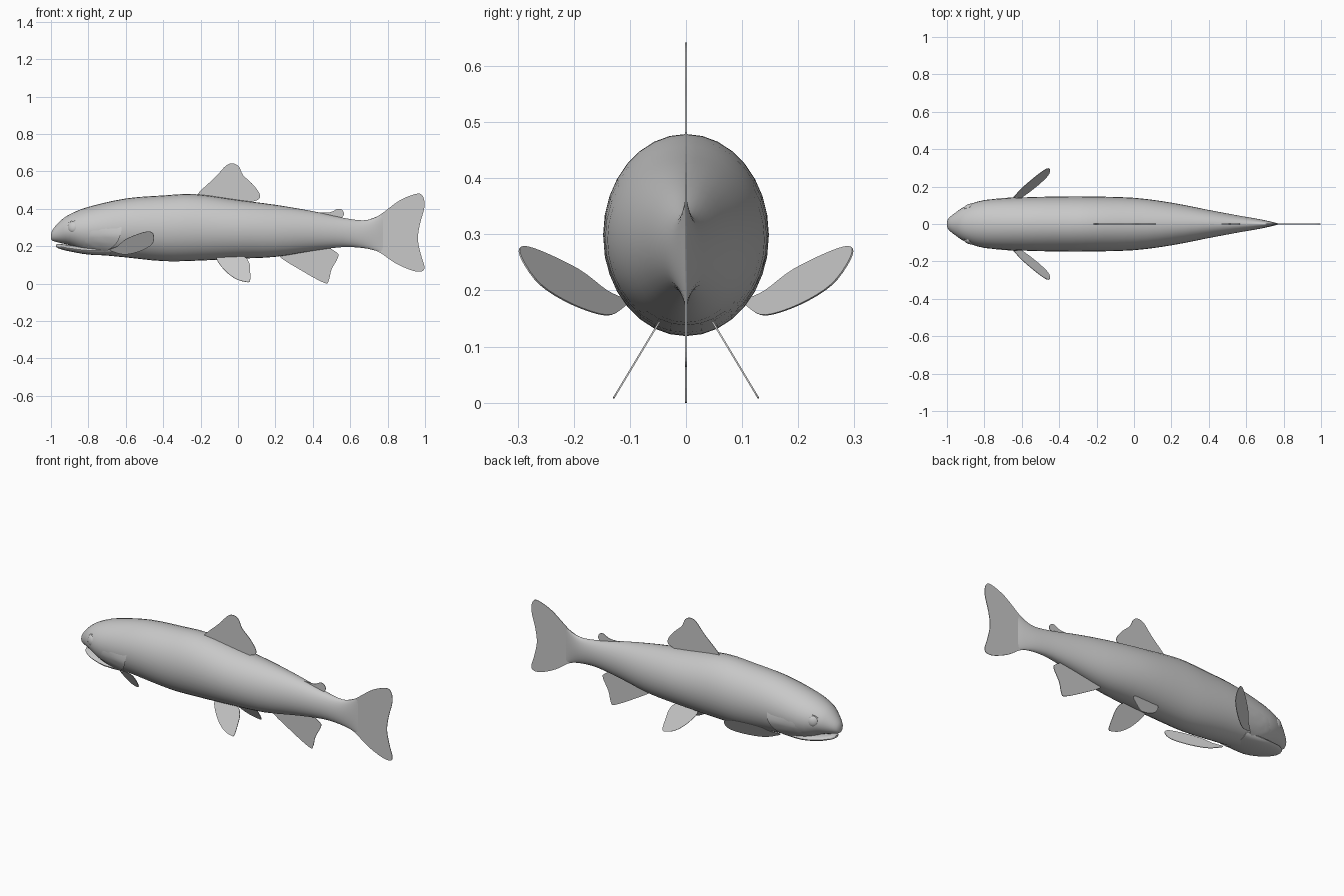
import bpy, bmesh
from math import sin, cos, pi, radians
from mathutils import Matrix

cube = bpy.data.objects.get("Cube")
if cube:
    bpy.data.objects.remove(cube)

grey = bpy.data.materials.new("fish grey")
grey.use_nodes = True
grey.diffuse_color = (0.58, 0.58, 0.58, 1)
grey.node_tree.nodes["Principled BSDF"].inputs["Base Color"].default_value = (0.58, 0.58, 0.58, 1)
grey.node_tree.nodes["Principled BSDF"].inputs["Roughness"].default_value = 0.8


def finish(name, bm, smooth=True):
    bmesh.ops.recalc_face_normals(bm, faces=bm.faces)
    mesh = bpy.data.meshes.new(name)
    bm.to_mesh(mesh)
    bm.free()
    mesh.materials.append(grey)
    obj = bpy.data.objects.new(name, mesh)
    bpy.context.collection.objects.link(obj)
    if smooth:
        bpy.ops.object.select_all(action='DESELECT')
        obj.select_set(True)
        bpy.context.view_layer.objects.active = obj
        bpy.ops.object.shade_smooth_by_angle(angle=radians(40))
    return obj


def spline(points, steps, closed=False):
    """Smooth curve through the points."""
    n = len(points)
    pick = (lambda i: points[i % n]) if closed else (lambda i: points[min(max(i, 0), n - 1)])
    out = []
    for i in range(n if closed else n - 1):
        a, b, c, d = (pick(i + k) for k in (-1, 0, 1, 2))
        for s in range(steps):
            t = s / steps
            out.append(tuple(0.5 * (2 * q + (r - p) * t + (2 * p - 5 * q + 4 * r - w) * t * t
                                    + (3 * q - p - 3 * r + w) * t ** 3)
                             for p, q, r, w in zip(a, b, c, d)))
    if not closed:
        out.append(tuple(points[-1]))
    return out


def section(station, angle, grow=0.0):
    x, top, low, half = station
    return (x, (half + grow) * cos(angle), (top + low) / 2 + ((top - low) / 2 + grow) * sin(angle))


def loft(name, stations, sides=32, steps=3):
    bm = bmesh.new()
    rings = [[bm.verts.new(section(s, 2 * pi * k / sides)) for k in range(sides)]
             for s in spline(stations, steps)]
    for a, b in zip(rings, rings[1:]):
        for k in range(sides):
            j = (k + 1) % sides
            bm.faces.new((a[k], a[j], b[j], b[k]))
    bm.faces.new(rings[0])
    bm.faces.new(rings[-1])
    return finish(name, bm)


# Body: x, top, bottom, half width
body = [(-1.0, .262, .238, .008), (-.99, .29, .228, .032), (-.95, .335, .217, .064),
        (-.9, .37, .205, .095), (-.8, .41, .163, .128), (-.6, .455, .14, .142),
        (-.4, .471, .12, .147), (-.23, .478, .122, .147), (0, .447, .133, .14),
        (.2, .421, .143, .114), (.4, .387, .175, .075), (.56, .352, .195, .045),
        (.67, .338, .19, .026), (.74, .356, .175, .011), (.775, .372, .165, .002)]
loft("body", body)

# Lower jaw under the mouth line
loft("lower_jaw", [(-.972, .208, .196, .012), (-.955, .212, .186, .04), (-.9, .206, .172, .072),
                   (-.8, .2, .155, .09), (-.68, .21, .15, .085)], sides=20)

# Gill covers: thin raised patches ending in a curved rear edge
dense = spline(body, 12)


def body_at(x):
    return min(dense, key=lambda s: abs(s[0] - x))


for side, sign in (("left", 1), ("right", -1)):
    bm = bmesh.new()
    rows, cols = 16, 10
    grid = []
    for i in range(rows + 1):
        u = i / rows
        angle = radians(5 - 75 * u)
        edge = -.622 - .15 * u ** 2.2
        row = []
        for j in range(cols + 1):
            t = j / cols
            lift = -.002 + .010 * t * min(1, u * 4)
            x = -.84 + (edge + .84) * t
            _, top, low, half = body_at(x)
            px, py, pz = section((x, top, low, half), angle, lift)
            row.append(bm.verts.new((px, sign * py, pz)))
        grid.append(row)
    for a, b in zip(grid, grid[1:]):
        for j in range(cols):
            bm.faces.new((a[j], a[j + 1], b[j + 1], b[j]))
    finish("gill_cover_" + side, bm)

    # Eye with its raised rim, turned along the cheek
    turn = Matrix.Translation((-.882, sign * .090, .302)) @ Matrix.Rotation(sign * radians(-20), 4, 'Z').inverted()
    turn = turn @ Matrix.Rotation(sign * radians(8), 4, 'X')
    bm = bmesh.new()
    bmesh.ops.create_uvsphere(bm, u_segments=20, v_segments=12, radius=.03)
    bmesh.ops.transform(bm, matrix=turn @ Matrix.Diagonal((1, .55, 1, 1)), verts=bm.verts)
    finish("eye_" + side, bm)

    bm = bmesh.new()
    rings = [[bm.verts.new(turn @ Matrix.Rotation(2 * pi * i / 24, 4, 'Y')
                           @ Matrix.Translation((.033 + .004 * cos(k * pi / 3), .004 * sin(k * pi / 3), 0))
                           .to_translation())
              for k in range(6)] for i in range(24)]
    for i in range(24):
        a, b = rings[i], rings[(i + 1) % 24]
        for k in range(6):
            j = (k + 1) % 6
            bm.faces.new((a[k], a[j], b[j], b[k]))
    finish("eye_rim_" + side, bm)


# Fins: smooth outlines in x and z, with y given by a plane
def fin(name, outline, plane=lambda x, z: 0):
    bm = bmesh.new()
    bm.faces.new([bm.verts.new((x, plane(x, z), z)) for x, z in spline(outline, 4, True)])
    obj = finish(name, bm, False)
    solid = obj.modifiers.new("thickness", 'SOLIDIFY')
    solid.thickness = .003
    solid.offset = 0
    return obj


fin("dorsal_fin", [(-.22, .472), (-.12, .57), (-.065, .63), (-.027, .642), (.005, .625), (.027, .58),
                   (.075, .535), (.112, .487), (.115, .455), (.08, .438), (0, .41), (-.18, .44)])
fin("adipose_fin", [(.4, .38), (.49, .381), (.535, .4), (.56, .39), (.565, .365), (.54, .346),
                    (.48, .34), (.41, .36)])
fin("anal_fin", [(.22, .15), (.33, .075), (.46, .004), (.485, .015), (.5, .075), (.535, .14),
                 (.525, .168), (.45, .2), (.3, .18)])
fin("tail_fin", [(.66, .3), (.7, .34), (.76, .368), (.865, .445), (.955, .48), (.988, .467), (.997, .41),
                 (.972, .315), (.962, .235), (.978, .155), (.997, .09), (.983, .065), (.93, .07),
                 (.84, .11), (.76, .165), (.7, .19), (.66, .22)])

pelvic = [(-.115, .14), (-.075, .075), (-.015, .027), (.043, .009), (.064, .015), (.065, .065),
          (.06, .11), (.03, .145), (-.05, .155)]
pectoral = [(-.685, .182), (-.645, .2), (-.6, .237), (-.52, .27), (-.47, .278), (-.45, .255),
            (-.46, .21), (-.52, .175), (-.6, .156), (-.66, .168)]
for side, sign in (("left", 1), ("right", -1)):
    fin("pelvic_fin_" + side, pelvic, lambda x, z: sign * (.05 + .6 * (.14 - z)))
    fin("pectoral_fin_" + side, pectoral, lambda x, z: sign * (.25 + .6 * (x + .53) + .6 * (z - .265)))
